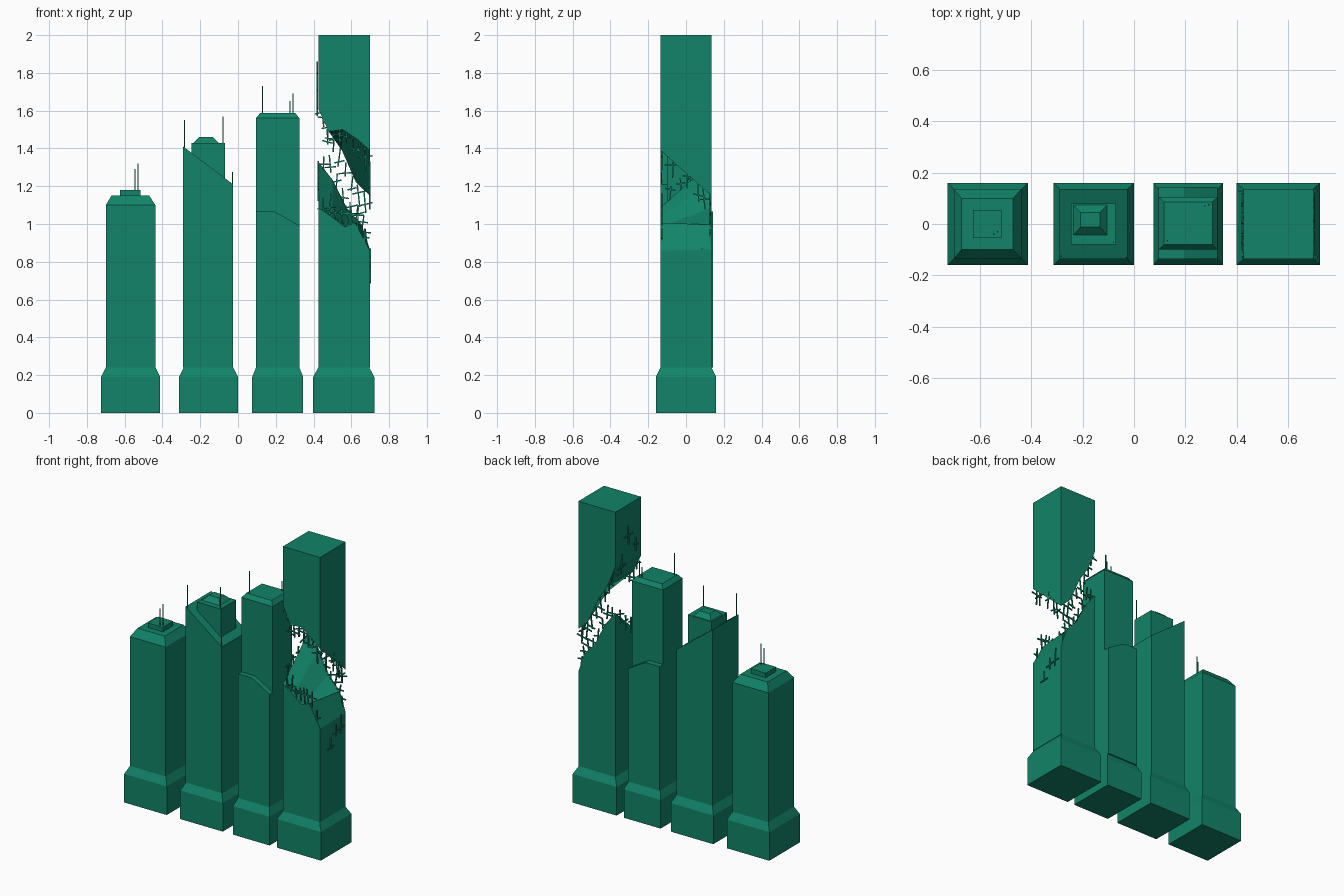
import bpy, bmesh, math, random
from mathutils import Vector, Matrix

if "Cube" in bpy.data.objects:
    bpy.data.objects.remove(bpy.data.objects["Cube"])

random.seed(4)
mat = bpy.data.materials.new("teal_green")
mat.diffuse_color = (0.006, 0.23, 0.14, 1)
mat.use_nodes = True
mat.node_tree.nodes["Principled BSDF"].inputs["Base Color"].default_value = mat.diffuse_color


def finish(name, bm, recalc=True):
    if recalc:
        bmesh.ops.recalc_face_normals(bm, faces=bm.faces[:])
    me = bpy.data.meshes.new(name)
    bm.to_mesh(me)
    bm.free()
    me.materials.append(mat)
    ob = bpy.data.objects.new(name, me)
    bpy.context.collection.objects.link(ob)
    return ob


def loft(name, rings):
    """Stack of rectangles: (z, x0, x1, y0, y1)."""
    bm = bmesh.new()
    loops = [[bm.verts.new(p) for p in ((x0, y0, z), (x1, y0, z), (x1, y1, z), (x0, y1, z))]
             for z, x0, x1, y0, y1 in rings]
    for a, b in zip(loops, loops[1:]):
        for i in range(4):
            j = (i + 1) % 4
            bm.faces.new((a[i], a[j], b[j], b[i]))
    bm.faces.new(loops[0][::-1])
    bm.faces.new(loops[-1])
    return finish(name, bm)


def extrude_y(name, profile, y0, y1):
    """Front profile (x, z) pulled through depth."""
    bm = bmesh.new()
    a = [bm.verts.new((x, y0, z)) for x, z in profile]
    b = [bm.verts.new((x, y1, z)) for x, z in profile]
    bm.faces.new(a)
    bm.faces.new(b[::-1])
    n = len(a)
    for i in range(n):
        j = (i + 1) % n
        bm.faces.new((a[i], b[i], b[j], a[j]))
    return finish(name, bm)


def add_bar(bm, centre, direction, length, t):
    rot = Vector(direction).to_track_quat('Z', 'Y').to_matrix().to_4x4()
    m = Matrix.Translation(centre) @ rot @ Matrix.Diagonal((t, t, length, 1))
    bmesh.ops.create_cube(bm, size=1, matrix=m)


def antennas(name, items):
    bm = bmesh.new()
    for x, y, z0, z1 in items:
        add_bar(bm, (x, y, (z0 + z1) / 2), (0, 0, 1), z1 - z0, 0.005)
    finish(name, bm)


def broken_block(name, front, back, left, right, flat_z, y=0.135):
    """Box whose one end is torn: front/back are (x, z), left/right notches are (y, z)."""
    bm = bmesh.new()
    f = [bm.verts.new((px, -y, z)) for px, z in front]
    b = [bm.verts.new((px, y, z)) for px, z in back]
    x0, x1 = front[0][0], front[-1][0]
    l = [bm.verts.new((x0, py, z)) for py, z in left]
    r = [bm.verts.new((x1, py, z)) for py, z in right]
    c = [bm.verts.new(p) for p in ((x0, -y, flat_z), (x1, -y, flat_z), (x1, y, flat_z), (x0, y, flat_z))]
    bm.faces.new([c[0], c[1]] + f[::-1])
    bm.faces.new([c[2], c[3]] + b)
    bm.faces.new([c[1], c[2], b[-1]] + r[::-1] + [f[-1]])
    bm.faces.new([c[3], c[0], f[0]] + l + [b[0]])
    bm.faces.new(c[::-1])
    # torn end skin, plus the flat fill across each side notch
    for i in range(len(f) - 1):
        bm.faces.new((f[i], f[i + 1], b[i + 1], b[i]))
    bm.faces.new([f[0], b[0]] + l[::-1])
    bm.faces.new([f[-1]] + r + [b[-1]])
    finish(name, bm)


def plinth(name, x0, x1, i, tops):
    a, b = x0 + i, x1 - i
    rings = [(0, x0, x1, -.16, .16), (.19, x0, x1, -.16, .16), (.24, a, b, -.135, .135)]
    return loft(name, rings + tops)


# Tower one: chamfered roof with small penthouse
plinth("tower_one", -.725, -.412, .025,
       [(1.10, -.70, -.437, -.135, .135), (1.15, -.67, -.47, -.10, .10)])
loft("tower_one_penthouse", [(1.14, -.625, -.515, -.055, .055), (1.18, -.625, -.515, -.055, .055)])
antennas("tower_one_antennas", [(-.545, -.04, 1.18, 1.29), (-.53, -.03, 1.18, 1.32)])

# Tower two: slanted roof with stepped crown
plinth("tower_two_base", -.313, 0, .025, [])
extrude_y("tower_two_shaft", [(-.29, .24), (-.026, .24), (-.026, 1.21), (-.29, 1.41)], -.135, .135)
loft("tower_two_crown", [(1.2, -.245, -.07, -.08, .08), (1.43, -.245, -.07, -.08, .08)])
loft("tower_two_cap", [(1.43, -.235, -.104, -.043, .073), (1.46, -.207, -.132, -.012, .045)])
antennas("tower_two_antennas", [(-.283, -.125, 1.39, 1.55), (-.08, -.07, 1.42, 1.57),
                                (-.03, -.13, 1.2, 1.275)])

# Tower three: sloped shoulders around a thinner slab
plinth("tower_three_base", .075, .345, .02, [])
extrude_y("tower_three_shoulders", [(.095, .24), (.325, .24), (.325, .99), (.25, 1.035),
                                    (.195, 1.065), (.095, 1.065)], -.135, .143)
loft("tower_three_slab", [(.9, .095, .325, -.10, .105), (1.56, .095, .325, -.10, .105),
                          (1.587, .117, .304, -.08, .085)])
antennas("tower_three_antennas", [(.13, -.065, 1.58, 1.73), (.275, .07, 1.58, 1.65),
                                  (.29, .075, 1.58, 1.69)])

# Tower four: torn in two, the top floating above the gap
plinth("tower_four_base", .398, .722, .027, [])
low_f = [(.425, 1.087), (.5, 1.035), (.565, .985), (.62, 1.007), (.698, .86)]
low_b = [(.425, 1.33), (.5, 1.235), (.575, 1.086), (.655, .996), (.698, .865)]
up_f = [(.425, 1.61), (.48, 1.49), (.555, 1.5), (.63, 1.45), (.698, 1.39)]
up_b = [(.425, 1.64), (.485, 1.49), (.55, 1.39), (.625, 1.22), (.698, 1.15)]
right_notch = [(-.06, .58), (0, .72), (.07, .75)]
left_notch = [(-.05, 1.9), (.06, 1.72)]
broken_block("tower_four_lower", low_f, low_b, [(0, 1.15)], right_notch, .24)
broken_block("tower_four_upper", up_f, up_b, left_notch, [(.05, 1.25)], 2.0)

# Exposed girders: crossing bars along every torn edge
bm = bmesh.new()


def girders(path, along, across, gap, n=2):
    for p, q in zip(path, path[1:]):
        for k in range(n):
            c = Vector(p).lerp(Vector(q), (k + .5) / n)
            c.z += gap * random.uniform(.1, 1)
            tilt = random.uniform(-.15, .15)
            add_bar(bm, c, Vector((0, 0, 1)) + Vector(along) * tilt, random.uniform(.07, .13), .007)
            c.z += random.uniform(-.03, .03)
            flat = Vector(along) + Vector((0, 0, random.uniform(-.3, .3)))
            add_bar(bm, c, flat, random.uniform(.05, .09), .007)


for path, yy, gap in ((low_f, -.128, .06), (low_b, .128, .06), (up_f, -.128, -.06), (up_b, .128, -.06)):
    girders([(x * .93 + .04, yy, z) for x, z in path], (1, 0, 0), (0, 1, 0), gap)
girders([(.7, y * .85, z) for y, z in [(-.06, .66)] + right_notch[1:] + [(.12, .86)]],
        (0, 1, 0), (1, 0, 0), .06, 1)
girders([(.42, y * .85, z) for y, z in [(-.12, 1.62)] + left_notch + [(.12, 1.64)]],
        (0, 1, 0), (1, 0, 0), -.06, 1)
girders([(.425, -.11, 1.12), (.425, 0, 1.17), (.425, .11, 1.3)], (0, 1, 0), (1, 0, 0), .06)
girders([(.697, -.11, 1.36), (.697, .05, 1.24), (.697, .11, 1.17)], (0, 1, 0), (1, 0, 0), -.06)
finish("exposed_girders", bm)
